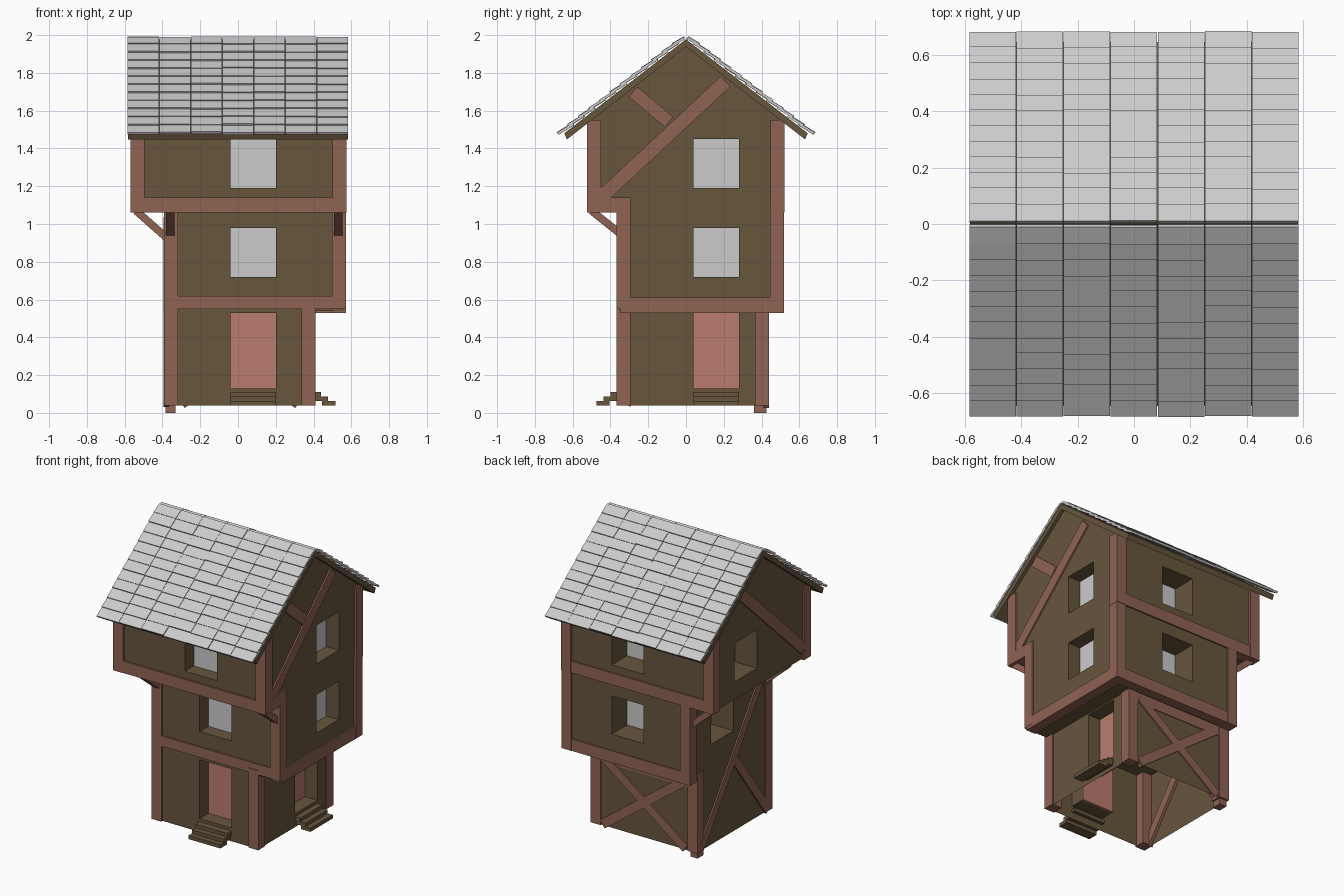
import bpy, bmesh, math, random
from mathutils import Vector, Matrix

if "Cube" in bpy.data.objects:
    bpy.data.objects.remove(bpy.data.objects["Cube"])
random.seed(4)

def mat(name, col):
    m = bpy.data.materials.new(name)
    m.diffuse_color = (*col, 1)
    m.use_nodes = True
    m.node_tree.nodes["Principled BSDF"].inputs["Base Color"].default_value = m.diffuse_color
    return m

BROWN = mat("plaster", (.135, .092, .046))
TIMBER = mat("timber", (.28, .125, .088))
DOOR = mat("door_paint", (.49, .2, .155))

def finish(name, bm, m=None):
    bmesh.ops.recalc_face_normals(bm, faces=bm.faces)
    me = bpy.data.meshes.new(name)
    bm.to_mesh(me)
    bm.free()
    ob = bpy.data.objects.new(name, me)
    bpy.context.collection.objects.link(ob)
    if m:
        me.materials.append(m)
    return ob

def add_box(bm, x, y, z):
    c = Vector((sum(x) / 2, sum(y) / 2, sum(z) / 2))
    s = (abs(x[1] - x[0]), abs(y[1] - y[0]), abs(z[1] - z[0]), 1)
    bmesh.ops.create_cube(bm, size=1, matrix=Matrix.Translation(c) @ Matrix.Diagonal(s))

def box(name, x, y, z, m=None):
    bm = bmesh.new()
    add_box(bm, x, y, z)
    return finish(name, bm, m)

def bar(name, p, q, w, depth, axis, m=TIMBER):
    """Timber from p to q, width w in its wall plane, depth along axis."""
    p, q, n = Vector(p), Vector(q), Vector(axis)
    d = (q - p).normalized()
    r = Matrix((d, d.cross(n), n)).transposed().to_4x4()
    bm = bmesh.new()
    bmesh.ops.create_cube(bm, size=1, matrix=Matrix.Translation((p + q) / 2) @ r
                          @ Matrix.Diagonal(((q - p).length, w, depth, 1)))
    return finish(name, bm, m)

def prism(name, profile, x0, x1, m):
    """Extrude a (y, z) profile along x."""
    bm = bmesh.new()
    f = bm.faces.new([bm.verts.new((x0, y, z)) for y, z in profile])
    g = bmesh.ops.extrude_face_region(bm, geom=[f])["geom"]
    bmesh.ops.translate(bm, vec=(x1 - x0, 0, 0), verts=[v for v in g if isinstance(v, bmesh.types.BMVert)])
    return finish(name, bm, m)

# storey walls
ground = box("ground_walls", (-.385, .40), (-.353, .43), (.04, .58), BROWN)
middle = box("middle_walls", (-.385, .56), (-.353, .51), (.54, 1.1), BROWN)
top = prism("gable_walls", [(-.51, 1.07), (.51, 1.07), (.51, 1.55), (0, 1.95), (-.51, 1.55)], -.56, .56, BROWN)

# openings: a recess cut into the wall with a pane or door at its back
def opening(wall, side, face, z, name, m=None, depth=.1):
    def span(a, b):
        out = 1 if side in ("right", "back") else -1
        n = (face - out * a, face - out * b)
        n = (min(n), max(n))
        return (n, (.04, .28)) if side in ("left", "right") else ((-.04, .20), n)
    cut = box("cutter", *span(-.05, depth), z)
    mod = wall.modifiers.new("cut", "BOOLEAN")
    mod.operation, mod.solver, mod.object = "DIFFERENCE", "EXACT", cut
    bpy.context.view_layer.objects.active = wall
    bpy.ops.object.modifier_apply(modifier=mod.name)
    bpy.data.objects.remove(cut)
    box(side + name, *span(depth - .006, depth + .006), z, m)

opening(ground, "front", -.353, (.13, .53), "_door", DOOR)
opening(ground, "right", .40, (.13, .53), "_door", DOOR)
for wall, z, name, faces in (
        (middle, (.72, .98), "_middle_window", (-.353, .56, .51, -.385)),
        (top, (1.19, 1.45), "_top_window", (-.51, .56, .51, -.56))):
    for side, f in zip(("front", "right", "back", "left"), faces):
        opening(wall, side, f, z, name, None, .17 if side in ("back", "left") else .1)

# the ground storey is open underneath
bm = bmesh.new()
bm.from_mesh(ground.data)
bmesh.ops.delete(bm, geom=[f for f in bm.faces if f.calc_center_median().z < .045], context="FACES")
bm.to_mesh(ground.data)
bm.free()

# corner posts
def post(name, x, y, z):
    box(name, (x - .037, x + .037), (y - .037, y + .037), z, TIMBER)

for x in (-.355, .372):
    for y in (-.33, .402):
        post("ground_post", x, y, (.04, .58))
for x in (-.355, .535):
    for y in (-.33, .482):
        post("middle_post", x, y, (.53 if y > 0 else .55, 1.1))
for x in (-.533, .537):
    for y in (-.487, .485):
        post("top_post", x, y, (1.06, 1.55))

# horizontal beams
box("front_middle_beam", (-.35, .56), (-.363, -.30), (.55, .62), TIMBER)
box("right_middle_beam", (.50, .571), (-.35, .519), (.53, .61), TIMBER)
box("back_middle_beam", (-.35, .56), (.45, .517), (.53, .61), TIMBER)
box("back_ground_beam", (-.35, .37), (.38, .435), (.47, .54), TIMBER)
box("front_top_beam", (-.56, .56), (-.522, -.45), (1.06, 1.14), TIMBER)
box("back_top_beam", (-.56, .56), (.45, .52), (1.06, 1.14), TIMBER)
box("right_top_beam_stub", (.50, .572), (-.52, -.295), (1.06, 1.14), TIMBER)

# diagonal braces on the walls
X, Y = (1, 0, 0), (0, 1, 0)
for s in (-1, 1):
    bar("back_cross_brace", (.01 - s * .31, .425, .05), (.01 + s * .31, .425, .51), .06, .03, Y)
    bar("gable_brace", (s * .555, -.45, 1.14), (s * .555, .21, 1.755), .075, .03, X)
bar("gable_short_brace", (.555, -.28, 1.70), (.555, -.09, 1.54), .07, .03, X)
bar("left_brace", (-.38, .38, .07), (-.38, -.29, 1.02), .06, .03, X)
bar("left_short_brace", (-.38, .03, .52), (-.38, -.32, .05), .06, .03, X)
box("corner_foot", (-.385, -.33), (.36, .425), (0, .05), TIMBER)

# brackets under the overhangs
for x in (-.358, .53):
    bar("front_bracket", (x, -.50, 1.07), (x, -.35, .95), .04, .045, X)
for y in (-.32, .46):
    bar("left_bracket", (-.54, y, 1.07), (-.37, y, .92), .04, .045, Y)

# doorsteps
for k in range(3):
    z = (.038 + k * .024, .062 + k * .024)
    a, b = .515 - k * .038, .515 - k * .038 - .07
    box("front_step", (-.04, .20), (.04 - a, .04 - b), z, BROWN)
    box("right_step", (b, a), (.04, .28), z, BROWN)

# roof boards and overlapping slates
A, Z0 = math.radians(37.7), 1.978
prism("roof_boards", [(0, Z0), (.645, Z0 - .498), (.63, Z0 - .53), (0, Z0 - .04),
                      (-.63, Z0 - .53), (-.645, Z0 - .498)], -.582, .582, BROWN)
bm = bmesh.new()
for side in (-1, 1):
    down = Vector((0, side * math.cos(A), -math.sin(A)))
    up = Vector((0, side * math.sin(A), math.cos(A)))
    for row in range(12):
        for col in range(7):
            u1 = (row + 1) * .07 + random.uniform(-.003, .003)
            u0 = max(0, u1 - .095)
            x0 = -.585 + col * .1671
            lift = random.uniform(0, .004)
            vs = [bm.verts.new(Vector((x, 0, Z0)) + down * u + up * (n + lift))
                  for x in (x0 + .001, x0 + .166)
                  for u, n in ((u0, .002), (u1, .012), (u1, .026), (u0, .016))]
            for f in ((0, 1, 2, 3), (4, 7, 6, 5), (0, 4, 5, 1), (1, 5, 6, 2), (2, 6, 7, 3), (3, 7, 4, 0)):
                bm.faces.new([vs[i] for i in f])
finish("roof_slates", bm)
